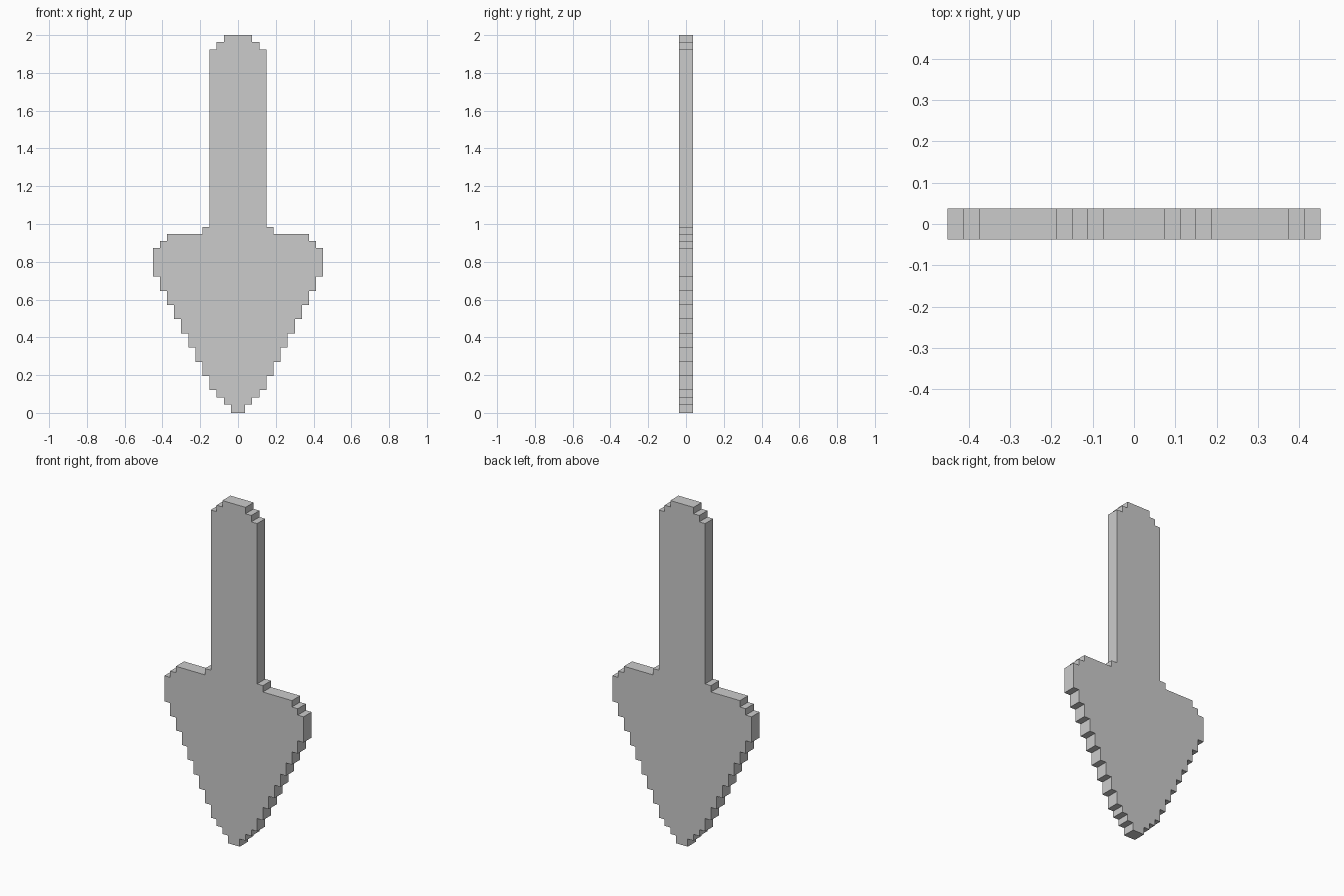
import bpy
import bmesh

if "Cube" in bpy.data.objects:
    bpy.data.objects.remove(bpy.data.objects["Cube"])

U = 0.0376          # width of one pixel step
TOP = 2.0

# (half width in steps, height in steps), from the handle top down to the tip
rows = [(2, 1), (3, 1), (4, 25),                        # handle
        (5, 1), (10, 1), (11, 1), (12, 4)]              # shoulders
rows += [(w, 2) for w in range(11, 3, -1)]              # tapering blade
rows += [(3, 1), (2, 1), (1, 1)]                        # tip

# Stepped outline of the right half, then mirrored to the left
right = []
z = TOP
for i, (w, h) in enumerate(rows):
    low = 0.0 if i == len(rows) - 1 else z - h * U
    right += [(w * U, z), (w * U, low)]
    z = low
outline = right + [(-x, z) for x, z in reversed(right)]

# Flat silhouette, extruded to a slab two steps thick
bm = bmesh.new()
face = bm.faces.new([bm.verts.new((x, -U, z)) for x, z in outline])
slab = bmesh.ops.extrude_face_region(bm, geom=[face])
moved = [v for v in slab["geom"] if isinstance(v, bmesh.types.BMVert)]
bmesh.ops.translate(bm, verts=moved, vec=(0, 2 * U, 0))
bmesh.ops.recalc_face_normals(bm, faces=bm.faces)

mesh = bpy.data.meshes.new("pixel_trowel")
bm.to_mesh(mesh)
bm.free()
bpy.context.collection.objects.link(bpy.data.objects.new("pixel_trowel", mesh))
